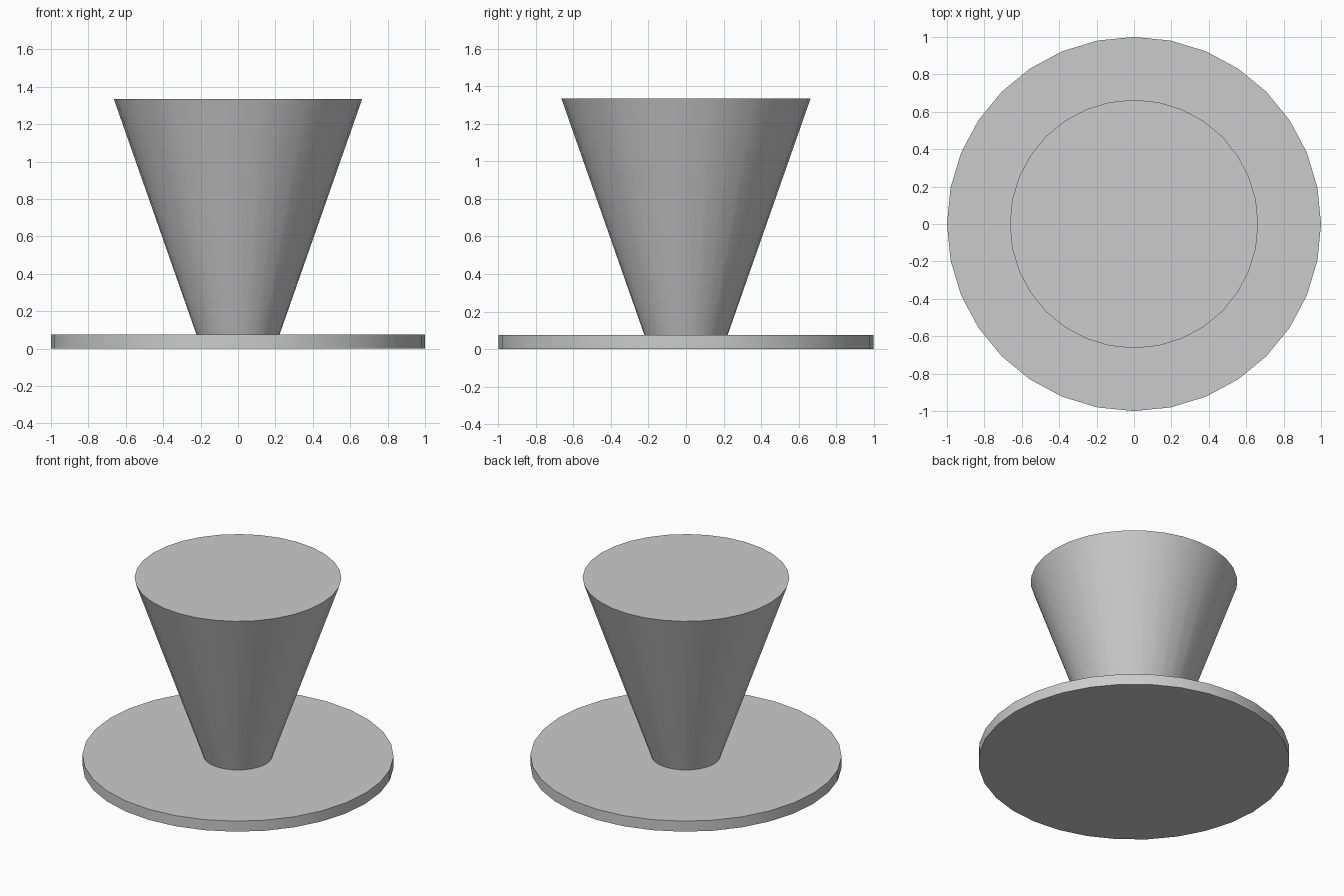
import bpy

cube = bpy.data.objects.get("Cube")
if cube:
    bpy.data.objects.remove(cube, do_unlink=True)

SIDES = 32
BASE_TOP = 0.075
TOP = 1.335

# Single grey material
grey = bpy.data.materials.new("light_grey")
grey.use_nodes = True
colour = (0.6, 0.6, 0.6, 1)
grey.diffuse_color = colour
grey.node_tree.nodes["Principled BSDF"].inputs["Base Color"].default_value = colour


def round_part(name, r_bottom, r_top, z_bottom, z_top):
    """Capped round solid, smooth around its side with sharp rims."""
    bpy.ops.mesh.primitive_cone_add(
        vertices=SIDES, radius1=r_bottom, radius2=r_top,
        depth=z_top - z_bottom, location=(0, 0, (z_bottom + z_top) / 2))
    part = bpy.context.object
    part.name = name
    part.data.materials.append(grey)
    bpy.ops.object.shade_smooth_by_angle()
    return part


# Flat disc base and the flared body standing on it
round_part("base_disc", 1.0, 1.0, 0, BASE_TOP)
round_part("flared_body", 0.222, 0.664, BASE_TOP, TOP)
